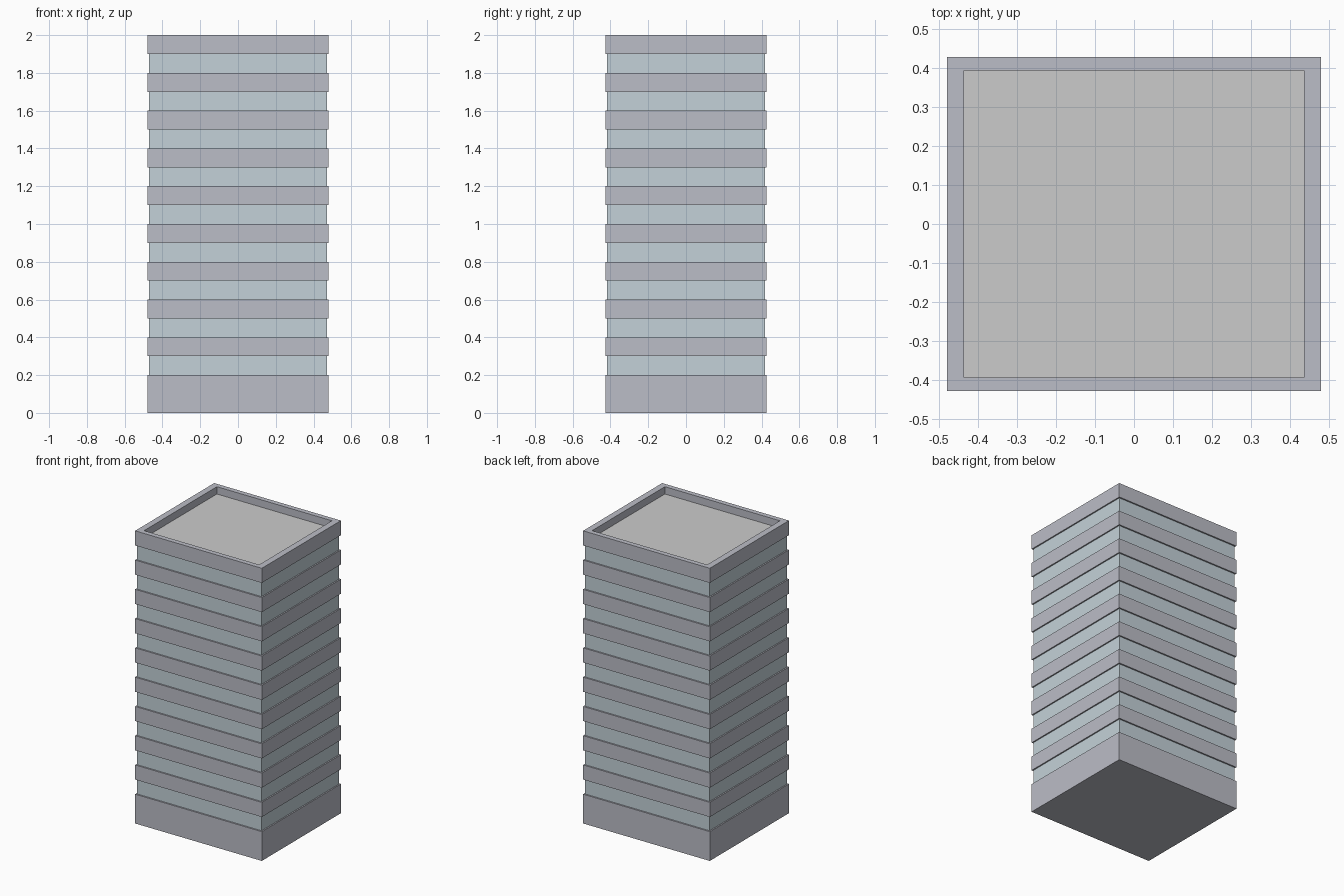
import bpy, bmesh

if "Cube" in bpy.data.objects:
    bpy.data.objects.remove(bpy.data.objects["Cube"])


def material(name, rgb):
    m = bpy.data.materials.new(name)
    m.diffuse_color = (*rgb, 1)
    m.use_nodes = True
    m.node_tree.nodes["Principled BSDF"].inputs["Base Color"].default_value = m.diffuse_color
    return m


def stack(name, rings, mat=None, cap_top=True):
    """Loft rectangular rings (half x, half y, z) into one mesh, bottom capped."""
    bm = bmesh.new()
    loops = [[bm.verts.new((sx * hx, sy * hy, z))
              for sx, sy in ((-1, -1), (1, -1), (1, 1), (-1, 1))]
             for hx, hy, z in rings]
    for a, b in zip(loops, loops[1:]):
        for i in range(4):
            j = (i + 1) % 4
            bm.faces.new((a[i], a[j], b[j], b[i]))
    bm.faces.new(loops[0][::-1])
    if cap_top:
        bm.faces.new(loops[-1])
    mesh = bpy.data.meshes.new(name)
    bm.to_mesh(mesh)
    bm.free()
    if mat:
        mesh.materials.append(mat)
    ob = bpy.data.objects.new(name, mesh)
    bpy.context.collection.objects.link(ob)
    return ob


concrete = material("concrete", (0.50, 0.51, 0.57))
glass = material("glass", (0.55, 0.64, 0.69))

OUT = (0.479, 0.427)      # concrete half size
PANE = (0.470, 0.417)     # window half size
INNER = (0.435, 0.393)    # parapet inside half size
ROOF_Z = 1.95

# Ground floor plinth
stack("base", [(*OUT, 0), (*OUT, 0.2)], concrete)

# Window strips alternating with projecting floor bands
for i in range(9):
    z = 0.2 + 0.2 * i
    stack(f"window_strip_{i + 1}", [(*PANE, z), (*PANE, z + 0.1)], glass)
    if i < 8:
        stack(f"floor_band_{i + 1}", [(*OUT, z + 0.1), (*OUT, z + 0.2)], concrete)

# Top band with parapet rim, open in the middle
stack("parapet", [(*OUT, 1.9), (*OUT, 2.0), (*INNER, 2.0), (*INNER, ROOF_Z)],
      concrete, cap_top=False)

# Sunken flat roof
stack("roof", [(*INNER, ROOF_Z - 0.03), (*INNER, ROOF_Z)])
